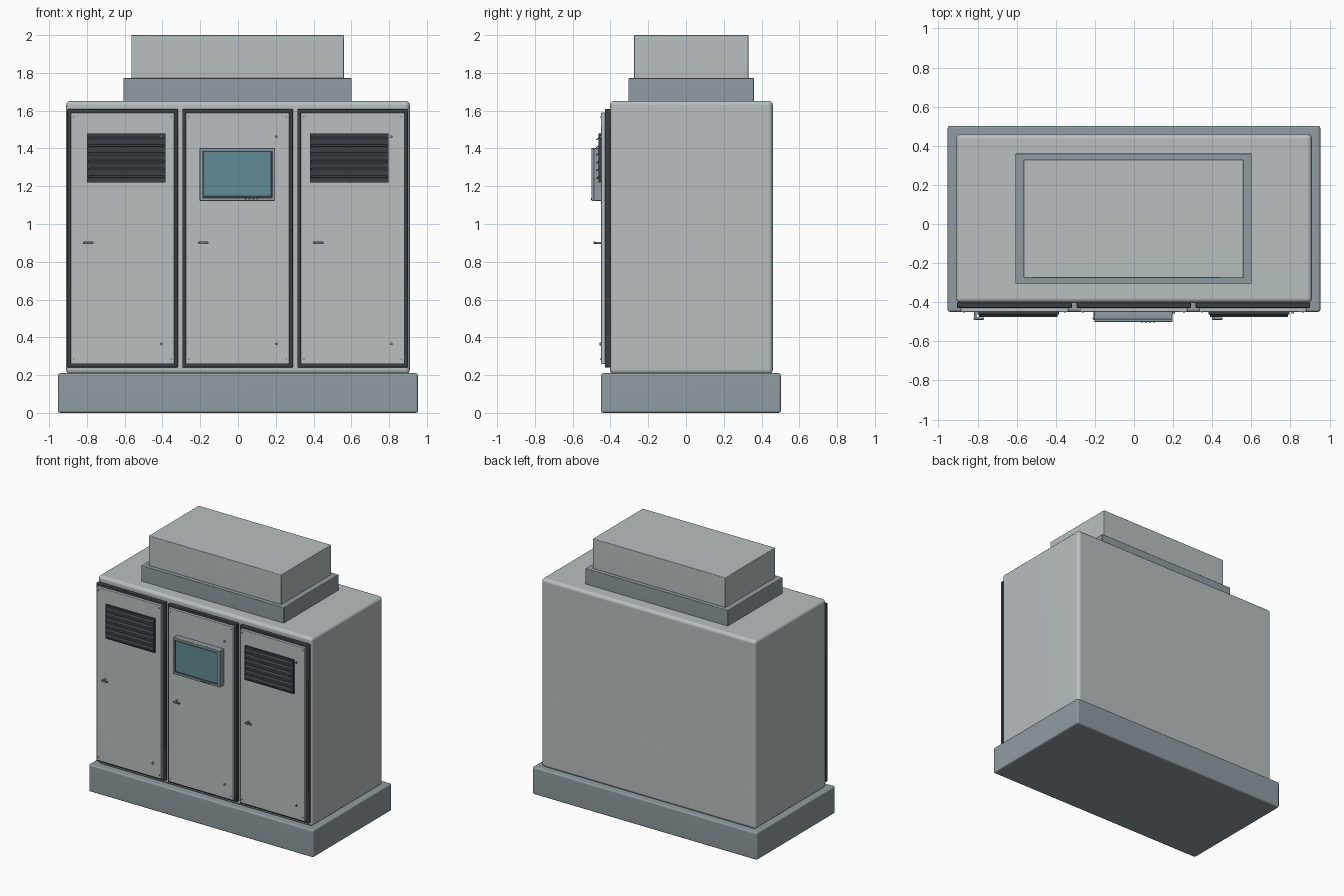
import bpy, bmesh, math
from mathutils import Matrix

if "Cube" in bpy.data.objects:
    bpy.data.objects.remove(bpy.data.objects["Cube"])


def mat(name, r, g, b):
    m = bpy.data.materials.new(name)
    m.diffuse_color = (r, g, b, 1)
    m.use_nodes = True
    m.node_tree.nodes["Principled BSDF"].inputs["Base Color"].default_value = m.diffuse_color
    return m


PALE = mat("pale grey paint", 0.48, 0.525, 0.53)
SLATE = mat("slate grey paint", 0.275, 0.33, 0.36)
DARK = mat("dark rubber", 0.042, 0.051, 0.061)
GLASS = mat("teal display", 0.117, 0.262, 0.287)
METAL = mat("grey metal", 0.22, 0.25, 0.27)


def finish(ob, material, bevel=0, segments=2):
    ob.data.materials.append(material)
    bpy.context.collection.objects.link(ob)
    if bevel:
        b = ob.modifiers.new("edge", "BEVEL")
        b.width, b.segments = bevel, segments
        for p in ob.data.polygons:
            p.use_smooth = True
        w = ob.modifiers.new("normals", "WEIGHTED_NORMAL")
        w.keep_sharp = True
    return ob


def box(name, x, y, z, material, bevel=0, segments=2, tilt=0):
    """Box from (min, max) pairs, optionally tilted about its own x axis."""
    bm = bmesh.new()
    size = [q[1] - q[0] for q in (x, y, z)]
    mid = [(q[0] + q[1]) / 2 for q in (x, y, z)]
    bmesh.ops.create_cube(bm, size=1)
    bm.transform(Matrix.Translation(mid) @ Matrix.Rotation(tilt, 4, "X")
                 @ Matrix.Diagonal((*size, 1)))
    me = bpy.data.meshes.new(name)
    bm.to_mesh(me)
    bm.free()
    return finish(bpy.data.objects.new(name, me), material, bevel, segments)


def stud(name, x, z, y0, y1, r, material, sides=12):
    """Short cylinder pointing along y."""
    bm = bmesh.new()
    bmesh.ops.create_cone(bm, cap_ends=True, segments=sides, radius1=r, radius2=r, depth=y1 - y0)
    bm.transform(Matrix.Translation((x, (y0 + y1) / 2, z)) @ Matrix.Rotation(math.pi / 2, 4, "X"))
    me = bpy.data.meshes.new(name)
    bm.to_mesh(me)
    bm.free()
    return finish(bpy.data.objects.new(name, me), material)


def frame(name, x, y, z, t, material, bevel=0):
    """Open rectangular frame with rails of width t."""
    bm = bmesh.new()
    outer = [(x[0], z[0]), (x[1], z[0]), (x[1], z[1]), (x[0], z[1])]
    inner = [(x[0] + t, z[0] + t), (x[1] - t, z[0] + t), (x[1] - t, z[1] - t), (x[0] + t, z[1] - t)]
    rings = [[bm.verts.new((a, d, c)) for a, c in loop]
             for loop, d in ((outer, y[0]), (inner, y[0]), (inner, y[1]), (outer, y[1]))]
    for k in range(4):
        a, b = rings[k], rings[(k + 1) % 4]
        for i in range(4):
            j = (i + 1) % 4
            bm.faces.new((a[i], a[j], b[j], b[i]))
    bmesh.ops.recalc_face_normals(bm, faces=bm.faces)
    me = bpy.data.meshes.new(name)
    bm.to_mesh(me)
    bm.free()
    return finish(bpy.data.objects.new(name, me), material, bevel)


# Main masses
box("plinth", (-0.953, 0.953), (-0.45, 0.502), (0, 0.21), SLATE, 0.012)
box("cabinet_body", (-0.91, 0.91), (-0.403, 0.46), (0.205, 1.652), PALE, 0.025, 3)
box("roof_collar", (-0.607, 0.602), (-0.305, 0.36), (1.64, 1.772), SLATE, 0.003, 1)
box("roof_hood", (-0.565, 0.56), (-0.275, 0.33), (1.76, 2.0), PALE, 0.003, 1)

# Three doors with seals, screws, hinge studs and handles
for n, cx in enumerate((-0.611, -0.002, 0.607)):
    box(f"door_seal_{n}", (cx - 0.293, cx + 0.293), (-0.43, -0.40), (0.24, 1.608), DARK, 0.004, 1)
    box(f"door_panel_{n}", (cx - 0.275, cx + 0.275), (-0.45, -0.425), (0.258, 1.59), PALE, 0.004)
    for sx in (-1, 1):
        for z in (0.285, 1.567):
            stud(f"door_screw_{n}", cx + sx * 0.258, z, -0.453, -0.448, 0.005, METAL, 8)
    for z in (0.365, 1.462):
        stud(f"door_stud_{n}", cx + 0.205, z, -0.458, -0.448, 0.007, METAL)
    hx = cx - 0.182
    stud(f"handle_stem_{n}", hx - 0.018, 0.9, -0.485, -0.448, 0.006, METAL)
    box(f"handle_grip_{n}", (hx - 0.027, hx + 0.027), (-0.49, -0.477), (0.893, 0.907), METAL, 0.004)

# Louvred vents on the outer doors
for n, cx in enumerate((-0.592, 0.588)):
    x = (cx - 0.208, cx + 0.208)
    box(f"vent_back_{n}", x, (-0.458, -0.447), (1.22, 1.48), DARK)
    frame(f"vent_frame_{n}", x, (-0.464, -0.448), (1.22, 1.48), 0.009, DARK)
    for i in range(6):
        z = 1.249 + 0.041 * i
        box(f"vent_slat_{n}", (x[0] + 0.008, x[1] - 0.008), (-0.473, -0.452),
            (z - 0.003, z + 0.003), DARK, tilt=math.radians(35))
        box(f"vent_slat_lip_{n}", (x[0] + 0.008, x[1] - 0.008), (-0.476, -0.470),
            (z - 0.010, z - 0.005), METAL)

# Control display on the middle door
sx, sz = (-0.203, 0.197), (1.123, 1.402)
box("display_housing", sx, (-0.488, -0.447), sz, SLATE, 0.004)
frame("display_bezel", sx, (-0.501, -0.486), sz, 0.016, SLATE, 0.003)
box("display_gasket", (-0.19, 0.184), (-0.494, -0.487), (1.137, 1.389), DARK)
box("display_glass", (-0.179, 0.173), (-0.497, -0.49), (1.15, 1.38), GLASS)
for i in range(4):
    stud("display_button", 0.04 + 0.021 * i, 1.133, -0.504, -0.499, 0.005, DARK, 8)
